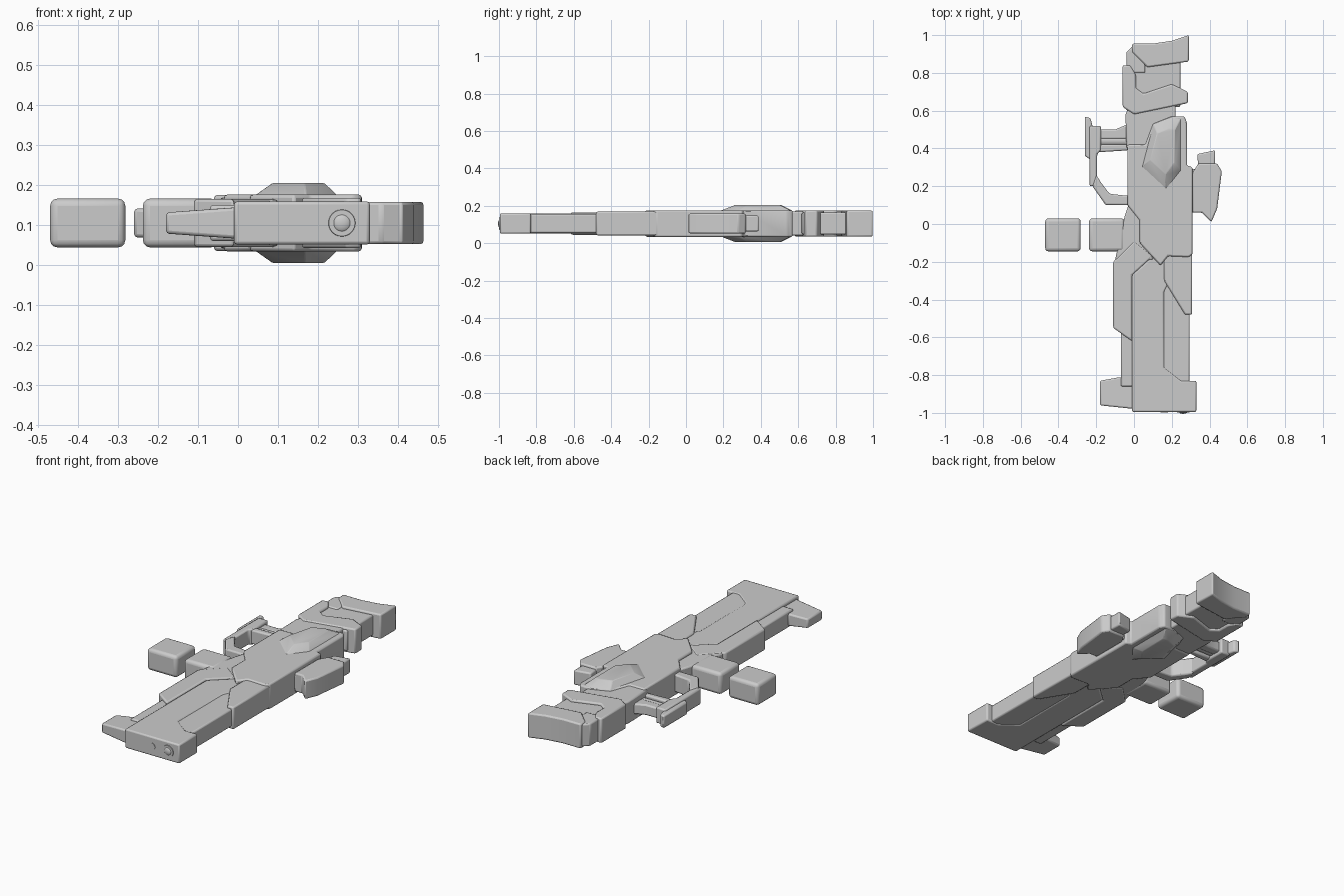
import bpy
import bmesh
import math
from mathutils import Matrix, Vector

cube = bpy.data.objects.get("Cube")
if cube:
    bpy.data.objects.remove(cube, do_unlink=True)

MID = 0.105  # height of the mirror plane through the whole prop

grey = bpy.data.materials.new("light_grey")
grey.use_nodes = True
grey.diffuse_color = (0.6, 0.6, 0.6, 1)
grey.node_tree.nodes["Principled BSDF"].inputs["Base Color"].default_value = (0.6, 0.6, 0.6, 1)


def finish(name, bm, bevel=0.0, segments=2):
    """Turn a bmesh into a named, bevelled, shaded object."""
    bmesh.ops.recalc_face_normals(bm, faces=bm.faces)
    mesh = bpy.data.meshes.new(name)
    bm.to_mesh(mesh)
    bm.free()
    mesh.materials.append(grey)
    obj = bpy.data.objects.new(name, mesh)
    bpy.context.collection.objects.link(obj)
    if bevel:
        mod = obj.modifiers.new("edge_bevel", "BEVEL")
        mod.width = bevel
        mod.segments = segments
        mod.limit_method = "ANGLE"
        mod.angle_limit = math.radians(25)
    bpy.ops.object.select_all(action="DESELECT")
    obj.select_set(True)
    bpy.context.view_layer.objects.active = obj
    bpy.ops.object.shade_smooth_by_angle(angle=math.radians(30))
    return obj


def slab(name, outline, half, bevel=0.008, segments=2, taper=None):
    """Extrude an outline symmetrically about the mirror plane."""
    bm = bmesh.new()
    base = bm.faces.new([bm.verts.new((x, y, -half)) for x, y in outline])
    extruded = bmesh.ops.extrude_face_region(bm, geom=[base])["geom"]
    for item in extruded:
        if isinstance(item, bmesh.types.BMVert):
            item.co.z = half
    for vert in bm.verts:
        if taper:
            vert.co.z *= taper(vert.co)
        vert.co.z += MID
    return finish(name, bm, bevel, segments)


def block(name, left, right, front, back, half, bevel=0.008, segments=2):
    outline = [(left, front), (right, front), (right, back), (left, back)]
    return slab(name, outline, half, bevel, segments)


def rod(name, start, end, radius, end_radius=None, sides=24, bevel=0.0):
    """Cylinder or cone frustum between two points."""
    start, end = Vector(start), Vector(end)
    axis = end - start
    turn = axis.to_track_quat("Z", "Y").to_matrix().to_4x4()
    bm = bmesh.new()
    bmesh.ops.create_cone(bm, cap_ends=True, segments=sides, radius1=radius,
                          radius2=radius if end_radius is None else end_radius,
                          depth=axis.length,
                          matrix=Matrix.Translation((start + end) / 2) @ turn)
    return finish(name, bm, bevel)


# Barrel, with its recessed side strips
slab("barrel", [(-0.01, -0.995), (0.33, -0.995), (0.33, -0.83), (0.25, -0.83),
                (0.16, -0.76), (0.16, -0.36), (0.19, -0.3), (0.19, -0.1),
                (0.1, -0.17), (-0.01, -0.27)], 0.054)
block("barrel_side_strip", 0.14, 0.295, -0.86, -0.2, 0.05)
block("barrel_lower_strip", -0.07, 0.01, -0.86, -0.5, 0.045)

# Tapered foot under the muzzle
slab("muzzle_foot", [(-0.18, -0.83), (-0.07, -0.81), (0.01, -0.87), (0.01, -0.98),
                     (-0.18, -0.96)], 0.04, taper=lambda co: 1 + min(co.x, 0) * 1.9)

# Handguard halves
slab("upper_handguard", [(0.16, -0.15), (0.308, -0.15), (0.308, -0.48), (0.27, -0.48),
                         (0.16, -0.3)], 0.063)
slab("lower_handguard", [(-0.11, -0.2), (0, -0.09), (0.1, -0.17), (-0.01, -0.27),
                         (-0.01, -0.62), (-0.11, -0.55)], 0.06)

# Receiver
slab("receiver", [(-0.035, 0.42), (0.06, 0.42), (0.1, 0.53), (0.2, 0.57), (0.265, 0.57),
                  (0.28, 0.54), (0.28, 0.31), (0.31, 0.3), (0.31, -0.16), (0.29, -0.175),
                  (0.18, -0.17), (0.14, -0.22), (0.03, -0.1), (0.03, 0.02),
                  (-0.035, 0.1)], 0.071)
slab("lower_receiver", [(-0.1, -0.19), (0.1, -0.19), (0.1, 0.1), (-0.03, 0.1),
                        (-0.05, 0.04)], 0.058)
slab("rear_receiver", [(-0.04, 0.4), (0.22, 0.4), (0.22, 0.66), (-0.02, 0.64),
                       (-0.045, 0.58)], 0.064)

# Faceted bulge standing out of both faces of the receiver
rim = [Vector(p) for p in ((0.04, 0.3), (0.1, 0.53), (0.2, 0.57), (0.25, 0.56),
                           (0.25, 0.28), (0.17, 0.18))]
centre = Vector((0.16, 0.4))
bm = bmesh.new()
rings = []
for height, scale in ((-0.1, 0.62), (-0.068, 1), (0.068, 1), (0.1, 0.62)):
    points = [centre + (p - centre) * scale for p in rim]
    rings.append([bm.verts.new((p.x, p.y, MID + height)) for p in points])
for low, high in zip(rings, rings[1:]):
    for i in range(len(rim)):
        j = (i + 1) % len(rim)
        bm.faces.new((low[i], low[j], high[j], high[i]))
bm.faces.new(rings[0])
bm.faces.new(rings[-1])
finish("faceted_bulge", bm, 0.003, 1)

# Stock: core, collar, cheek and butt
slab("stock_core", [(-0.04, 0.6), (0.245, 0.62), (0.245, 0.88), (0.05, 0.9),
                    (-0.04, 0.88)], 0.058)
slab("stock_collar", [(-0.06, 0.84), (-0.02, 0.84), (0.01, 0.79), (0.01, 0.72),
                      (0.05, 0.69), (0.2, 0.74), (0.285, 0.7), (0.285, 0.64),
                      (0, 0.58), (-0.06, 0.62)], 0.07)
slab("stock_cheek", [(-0.04, 0.8), (0.06, 0.8), (0.06, 0.9), (0, 0.95),
                     (-0.04, 0.91)], 0.064)
slab("stock_butt", [(-0.01, 0.955), (0.1, 0.955), (0.2, 0.97), (0.29, 1), (0.29, 0.86),
                    (0.07, 0.83), (-0.01, 0.91)], 0.07)

# Hand grip, its link beams and trigger guard
slab("grip_bar", [(-0.235, 0.52), (-0.175, 0.52), (-0.175, 0.39), (-0.195, 0.37),
                  (-0.195, 0.2), (-0.235, 0.2)], 0.045)
slab("grip_pad", [(-0.26, 0.57), (-0.23, 0.56), (-0.215, 0.5), (-0.23, 0.34),
                  (-0.26, 0.36)], 0.036)
slab("grip_link_rear", [(-0.19, 0.5), (-0.1, 0.5), (-0.03, 0.53), (-0.03, 0.45),
                        (-0.19, 0.45)], 0.03)
slab("grip_link_front", [(-0.19, 0.42), (-0.03, 0.42), (-0.03, 0.39),
                         (-0.19, 0.38)], 0.04)
rod("grip_rod", (-0.19, 0.44, MID), (-0.03, 0.44, MID), 0.03)
slab("trigger_guard", [(-0.2, 0.26), (-0.175, 0.22), (-0.13, 0.16), (-0.04, 0.15),
                       (0.03, 0.15), (0.03, 0.02), (-0.03, 0.1), (-0.15, 0.1),
                       (-0.22, 0.2)], 0.05)

# Fitted cell and loose spare cell
for name, left, right in (("fitted_cell", -0.238, -0.05), ("spare_cell", -0.47, -0.282)):
    block(name, left, right, -0.145, 0.03, 0.061, 0.018, 3)

# Side pod on its rail
block("pod_rail", 0.27, 0.345, 0.06, 0.29, 0.042)
slab("pod_shell", [(0.31, 0.27), (0.34, 0.32), (0.44, 0.32), (0.465, 0.28), (0.44, 0.08),
                   (0.41, 0.01), (0.36, 0.06), (0.31, 0.06)], 0.053)
slab("pod_cap", [(0.335, 0.37), (0.43, 0.39), (0.43, 0.3), (0.34, 0.3)], 0.042)

# Muzzle details: small stud and domed nozzle in a ring
rod("muzzle_stud", (0.16, -0.98, MID), (0.16, -0.998, MID), 0.02)
rod("nozzle_ring", (0.26, -0.98, MID), (0.26, -0.999, MID), 0.037, 0.033)
bm = bmesh.new()
bmesh.ops.create_uvsphere(bm, u_segments=20, v_segments=12, radius=0.024)
bmesh.ops.scale(bm, vec=(1, 0.5, 1), verts=bm.verts)
bmesh.ops.translate(bm, vec=(0.26, -0.993, MID), verts=bm.verts)
finish("nozzle_dome", bm)
